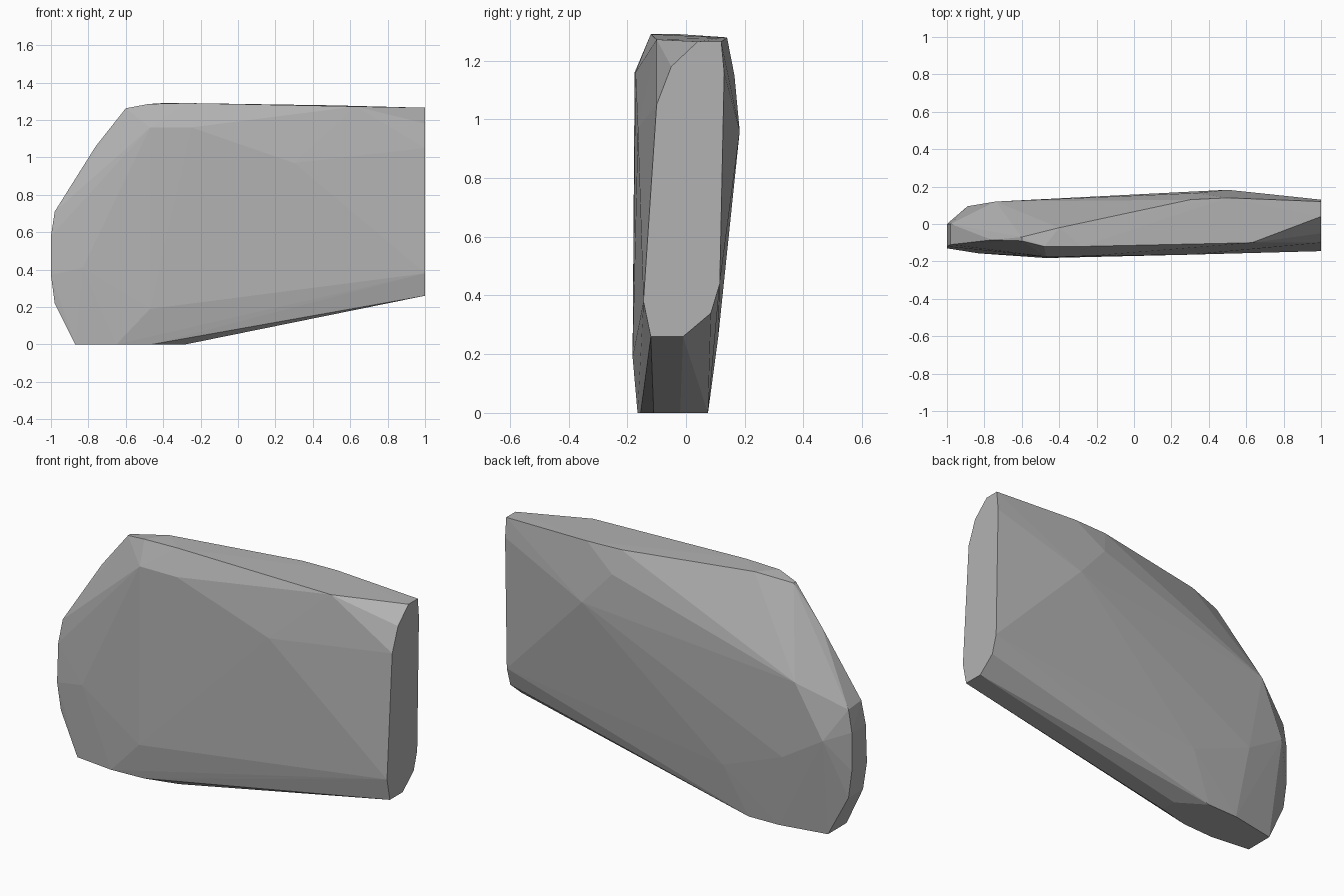
import bpy, bmesh

# Corner points of the faceted slab, grouped by side
right_end = [(-.12, .26), (-.01, .26), (.085, .34), (.115, .44), (.13, 1.16),
             (.12, 1.265), (.04, 1.265), (-.05, 1.18), (-.10, 1.05), (-.145, .38)]   # (y, z) at x = 1
base = [(-.87, -.14), (-.65, -.165), (-.46, -.155), (-.28, -.11), (-.28, -.02),
        (-.43, .075), (-.61, .07), (-.87, .02)]                                     # (x, y) at z = 0
left_end = [(-1, -.12, .58), (-1, -.13, .37), (-1, 0, .37), (-1, 0, .58),
            (-.98, -.11, .71), (-.98, 0, .70), (-.98, -.125, .22), (-.98, 0, .22)]
top = [(-.6, -.09, 1.262), (-.6, -.07, 1.262), (-.48, -.12, 1.285), (-.28, -.12, 1.29),
       (-.4, -.02, 1.29), (.3, .13, 1.28), (.5, .14, 1.278), (.63, -.10, 1.272), (-.76, -.085, 1.06)]
front = [(-.47, -.175, 1.16), (-.25, -.172, 1.16), (-.47, -.182, .19), (.3, -.164, .97), (-.83, -.157, .41)]
back = [(.5, .183, .96), (.33, .165, 1.15), (-.74, .12, .83), (-.89, .095, .54),
        (-.66, .115, .40), (-.3, .11, .26)]

points = [(1, y, z) for y, z in right_end] + [(x, y, 0) for x, y in base]
points += left_end + top + front + back

# Wrap the corners in one convex, flat-faced stone
bm = bmesh.new()
for p in points:
    bm.verts.new(p)
hull = bmesh.ops.convex_hull(bm, input=bm.verts[:], use_existing_faces=False)
loose = [v for v in bm.verts if not v.link_faces]
bmesh.ops.delete(bm, geom=loose, context='VERTS')
bmesh.ops.recalc_face_normals(bm, faces=bm.faces[:])
mesh = bpy.data.meshes.new("stone_slab")
bm.to_mesh(mesh)
bm.free()

# Stone colour
grey = bpy.data.materials.new("stone_grey")
grey.diffuse_color = (.45, .45, .45, 1)
mesh.materials.append(grey)
bpy.context.collection.objects.link(bpy.data.objects.new("stone_slab", mesh))
